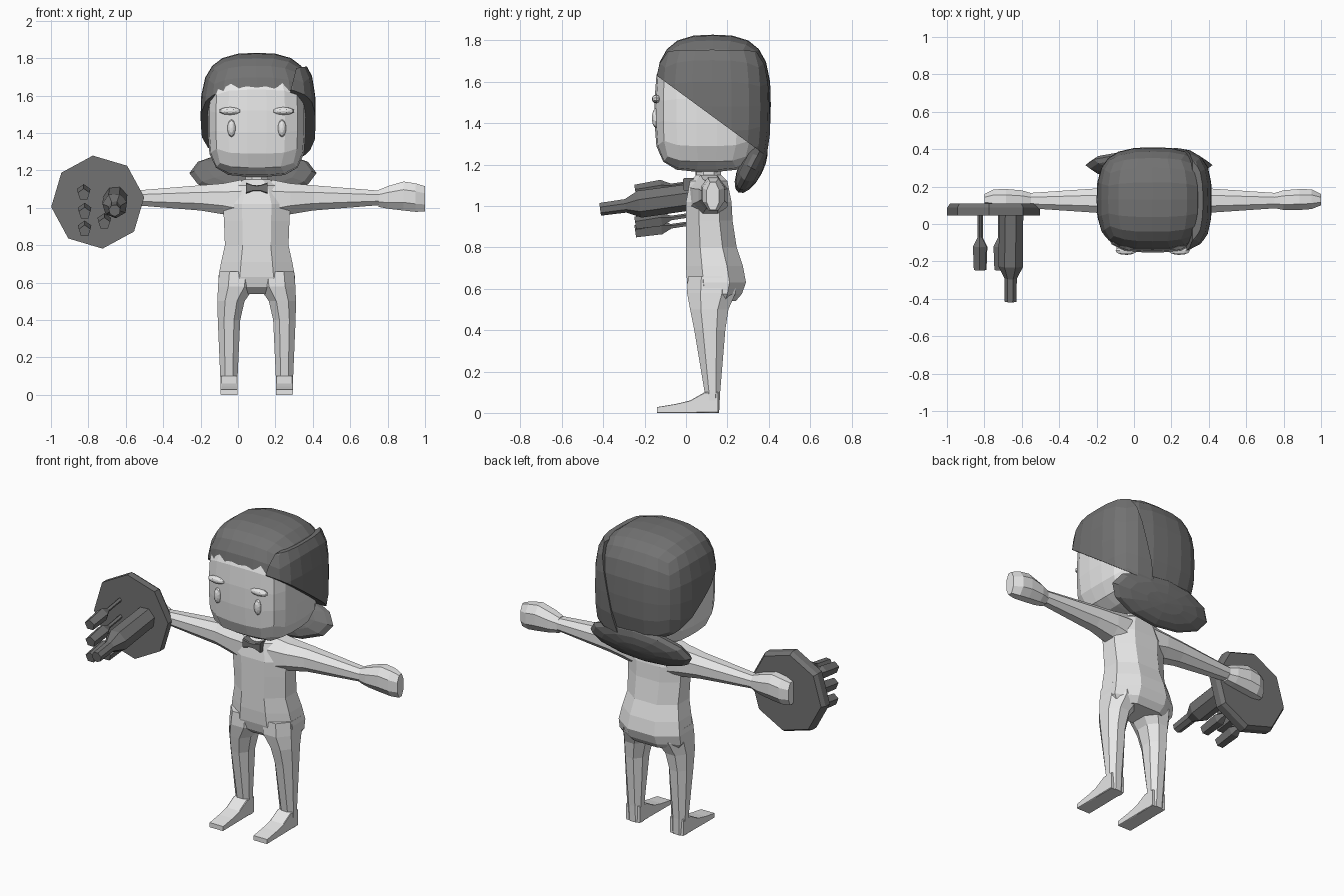
import bpy, bmesh, math
from mathutils import Vector, Matrix

if "Cube" in bpy.data.objects:
    bpy.data.objects.remove(bpy.data.objects["Cube"])

CX = 0.10  # figure's own mirror line


def material(name, v):
    m = bpy.data.materials.new(name)
    m.diffuse_color = (v, v, v, 1)
    m.use_nodes = True
    m.node_tree.nodes["Principled BSDF"].inputs["Base Color"].default_value = m.diffuse_color
    return m


LIGHT = material("pale_grey", 0.8)
DARK = material("dark_grey", 0.17)


def finish(name, bm, mat):
    bmesh.ops.recalc_face_normals(bm, faces=bm.faces[:])
    me = bpy.data.meshes.new(name)
    bm.to_mesh(me)
    bm.free()
    me.materials.append(mat)
    ob = bpy.data.objects.new(name, me)
    bpy.context.collection.objects.link(ob)
    return ob


def ring(axis, pos, a0, a1, b0, b1, c=0.28):
    """Chamfered rectangle across an axis; a and b are the other two axes in xyz order."""
    ca, cb = (a1 - a0) * c, (b1 - b0) * c
    pts = [(a0 + ca, b0), (a1 - ca, b0), (a1, b0 + cb), (a1, b1 - cb),
           (a1 - ca, b1), (a0 + ca, b1), (a0, b1 - cb), (a0, b0 + cb)]
    place = {"x": lambda a, b: (pos, a, b), "y": lambda a, b: (a, pos, b), "z": lambda a, b: (a, b, pos)}
    return [place[axis](a, b) for a, b in pts]


def loft(name, rings, mat):
    bm = bmesh.new()
    vs = [[bm.verts.new(p) for p in r] for r in rings]
    n = len(vs[0])
    for r, q in zip(vs, vs[1:]):
        for i in range(n):
            bm.faces.new((r[i], r[(i + 1) % n], q[(i + 1) % n], q[i]))
    bm.faces.new(vs[0])
    bm.faces.new(vs[-1])
    return finish(name, bm, mat)


def turned(name, start, end, profile, sides, mat, spin=0.0):
    """Solid of revolution from start to end; profile is (fraction, radius)."""
    s, e = Vector(start), Vector(end)
    rot = (e - s).to_track_quat('Z', 'Y')
    rings = []
    for t, r in profile:
        rings.append([s.lerp(e, t) + rot @ Vector((r * math.cos(a), r * math.sin(a), 0))
                      for a in (spin + 2 * math.pi * i / sides for i in range(sides))])
    return loft(name, rings, mat)


def rounded_block(name, centre, half, power, cuts, mat, planes=()):
    """Cube grid rounded to a superellipsoid, then trimmed by planes."""
    bm = bmesh.new()
    bmesh.ops.create_cube(bm, size=2)
    bmesh.ops.subdivide_edges(bm, edges=bm.edges[:], cuts=cuts, use_grid_fill=True)
    for v in bm.verts:
        k = sum(abs(c) ** power for c in v.co) ** (1 / power)
        v.co = Vector(centre) + Vector([c / k * h for c, h in zip(v.co, half)])
    for co, no in planes:  # the side the normal points to is removed
        geom = bm.verts[:] + bm.edges[:] + bm.faces[:]
        bmesh.ops.bisect_plane(bm, geom=geom, plane_co=co, plane_no=no, clear_outer=True)
        bmesh.ops.holes_fill(bm, edges=[e for e in bm.edges if e.is_boundary])
    return finish(name, bm, mat)


def ellipsoid(name, centre, half, mat, tilt=0.0, seg=10, rings=6):
    bm = bmesh.new()
    bmesh.ops.create_uvsphere(bm, u_segments=seg, v_segments=rings, radius=1)
    m = (Matrix.Translation(centre) @ Matrix.Rotation(tilt, 4, 'X')
         @ Matrix.Diagonal((*half, 1)) @ Matrix.Rotation(math.pi / 2, 4, 'X'))
    bmesh.ops.transform(bm, matrix=m, verts=bm.verts[:])
    return finish(name, bm, mat)


# Torso: height, half width, front y, back y
torso = [(1.15, 0.07, 0.05, 0.17), (1.12, 0.13, 0.02, 0.20), (1.02, 0.18, 0.0, 0.22),
         (0.93, 0.175, 0.0, 0.225), (0.80, 0.17, 0.0, 0.245), (0.71, 0.19, 0.0, 0.275),
         (0.63, 0.205, 0.005, 0.29), (0.575, 0.205, 0.02, 0.27), (0.54, 0.18, 0.06, 0.24)]
loft("torso", [ring("z", z, CX - w, CX + w, f, b) for z, w, f, b in torso], LIGHT)
loft("neck", [ring("z", z, CX - 0.06, CX + 0.06, 0.05, 0.17) for z in (1.1, 1.25)], LIGHT)

# Legs: height, inner and outer distance from the mirror line, front y, back y
leg = [(0.66, 0.005, 0.20, 0.01, 0.24), (0.58, 0.01, 0.207, 0.005, 0.24), (0.5, 0.065, 0.21, 0.02, 0.205),
       (0.4, 0.088, 0.208, 0.04, 0.19), (0.1, 0.102, 0.195, 0.09, 0.165), (0.0, 0.102, 0.19, 0.095, 0.16)]
# Feet: y, top height
foot = [(0.155, 0.10), (0.09, 0.10), (0.02, 0.06), (-0.05, 0.043), (-0.14, 0.028)]
# Arms and hands: distance out, back and front y, low and high z
arm = [(0.08, 0.02, 0.20, 0.93, 0.15 + 1), (0.18, 0.035, 0.20, 0.965, 1.13),
       (0.30, 0.06, 0.19, 0.985, 1.12), (0.67, 0.085, 0.165, 1.015, 1.09)]
hand = [(0.65, 0.085, 0.165, 1.005, 1.095), (0.70, 0.075, 0.18, 0.995, 1.115),
        (0.785, 0.075, 0.187, 0.985, 1.14), (0.85, 0.08, 0.185, 0.978, 1.13), (0.90, 0.10, 0.16, 0.98, 1.115)]

for side, s in (("left", 1), ("right", -1)):
    def span(i, o):
        return sorted((CX + s * i, CX + s * o))
    loft(side + "_leg", [ring("z", z, *span(i, o), f, b) for z, i, o, f, b in leg], LIGHT)
    loft(side + "_foot", [ring("y", y, *span(0.102, 0.193), 0, h, 0.04) for y, h in foot], LIGHT)
    loft(side + "_arm", [ring("x", CX + s * d, *r) for d, *r in arm], LIGHT)
    loft(side + "_hand", [ring("x", CX + s * d, *r) for d, *r in hand], LIGHT)
    # Face features
    ellipsoid(side + "_eye", (CX + s * 0.135, -0.145, 1.425), (0.022, 0.02, 0.048), LIGHT)
    ellipsoid(side + "_eyebrow", (CX + s * 0.142, -0.143, 1.517), (0.06, 0.022, 0.021), LIGHT)
    # Half of the bow tie
    loft(side + "_bow", [ring("x", CX + s * d, -0.015, 0.04, 1.105 - h, 1.105 + h, 0.1)
                         for d, h in ((0.0, 0.015), (0.02, 0.016), (0.058, 0.03))], DARK)

# Head and hair
rounded_block("head", (CX, 0.10, 1.46), (0.262, 0.252, 0.295), 3.8, 4, LIGHT)
HAIRLINE = ((CX, -0.10, 1.61), (0, -0.315, -0.43))
rounded_block("hair_cap", (CX, 0.13, 1.49), (0.30, 0.28, 0.338), 3.0, 5, DARK, [HAIRLINE])
rounded_block("hair_side_sweep", (CX + 0.01, 0.125, 1.48), (0.305, 0.287, 0.36), 3.4, 5, DARK,
              [((CX, -0.10, 1.60), (0, -0.315, -0.43)), ((CX + 0.2, 0, 1.7), (-1, 0, 0.25)),
               ((CX, 0, 1.715), (-0.15, 0, 1))])
ellipsoid("hair_bun", (0.08, 0.315, 1.185), (0.34, 0.058, 0.135), DARK, math.radians(-27), 12, 8)

# Octagonal serving tray
turned("tray", (-0.75, 0.11, 1.03), (-0.75, 0.045, 1.03),
       [(0, 0.235), (0.35, 0.25), (1, 0.25)], 8, DARK, math.radians(6))

# Bottle leaning forward from the tray
turned("bottle", (-0.655, 0.06, 1.05), (-0.66, -0.415, 0.985),
       [(0, 0.066), (0.6, 0.068), (0.74, 0.034), (1, 0.032)], 7, DARK, 0.3)

# Stemmed glasses
for n, (x, z) in enumerate([(-0.825, 1.07), (-0.82, 0.97), (-0.82, 0.875), (-0.715, 0.915)]):
    turned("glass_%d" % (n + 1), (x, 0.055, z + 0.045), (x, -0.245, z),
           [(0, 0.012), (0.42, 0.012), (0.58, 0.038), (1, 0.033)], 5, DARK, math.pi / 2)
